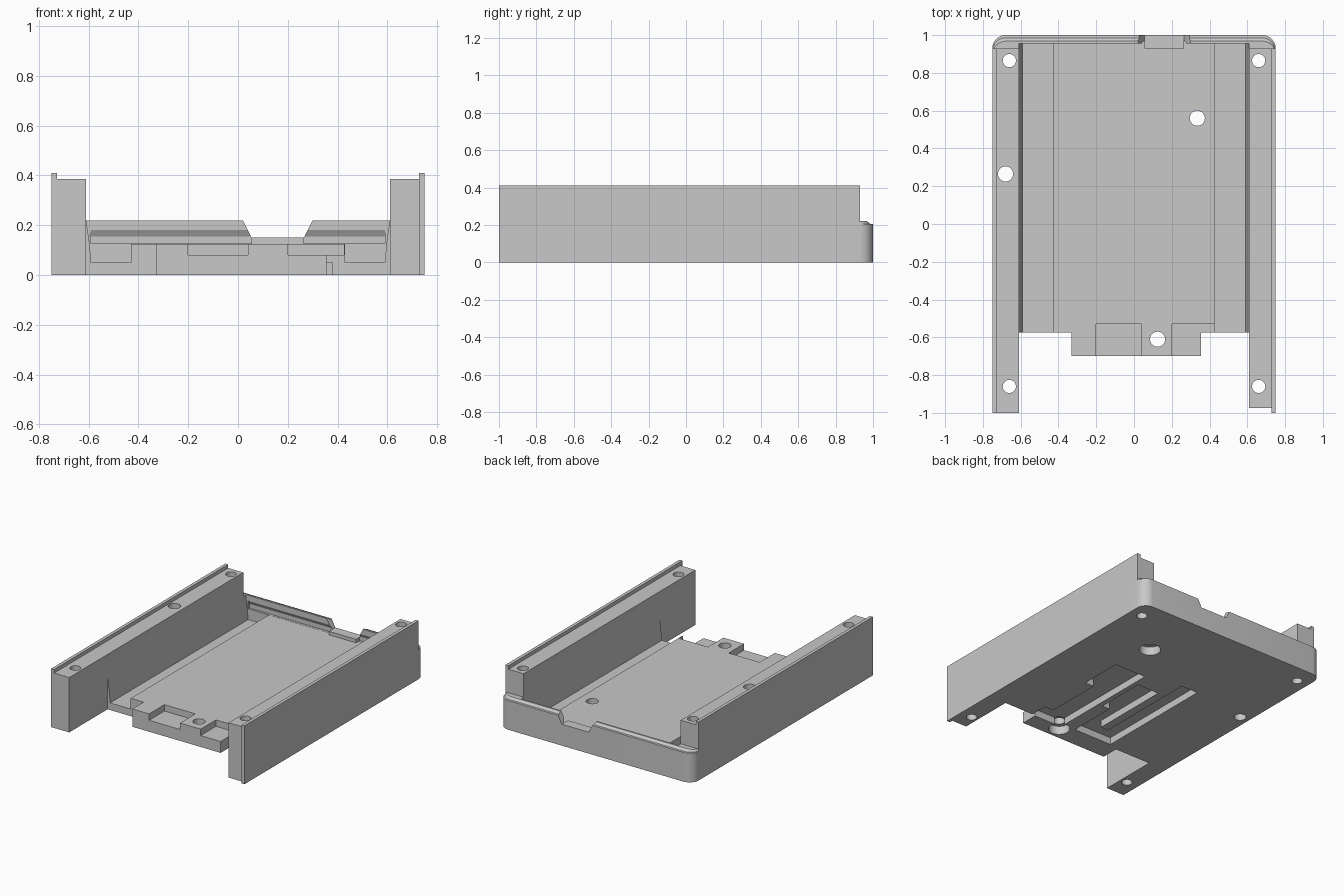
import bpy, bmesh, math

cube = bpy.data.objects.get("Cube")
if cube:
    bpy.data.objects.remove(cube, do_unlink=True)

grey = bpy.data.materials.new("matte_grey")
grey.use_nodes = True
colour = (0.58, 0.58, 0.58, 1)
grey.diffuse_color = colour
grey.node_tree.nodes["Principled BSDF"].inputs["Base Color"].default_value = colour


def loft(name, rings):
    """Closed solid through rings that share a point count."""
    bm = bmesh.new()
    loops = [[bm.verts.new(p) for p in ring] for ring in rings]
    n = len(loops[0])
    for a, b in zip(loops, loops[1:]):
        for i in range(n):
            j = (i + 1) % n
            bm.faces.new((a[i], a[j], b[j], b[i]))
    bm.faces.new(loops[0])
    bm.faces.new(loops[-1])
    bmesh.ops.recalc_face_normals(bm, faces=bm.faces)
    mesh = bpy.data.meshes.new(name)
    bm.to_mesh(mesh)
    bm.free()
    mesh.materials.append(grey)
    obj = bpy.data.objects.new(name, mesh)
    bpy.context.collection.objects.link(obj)
    return obj


def box(name, x0, x1, y0, y1, z0, z1):
    base = [(x0, y0), (x1, y0), (x1, y1), (x0, y1)]
    return loft(name, [[(x, y, z) for x, y in base] for z in (z0, z1)])


def prism_y(name, profile, y0, y1):
    return loft(name, [[(x, y, z) for x, z in profile] for y in (y0, y1)])


def cylinder(name, x, y, r, z0, z1):
    turn = [math.tau * i / 32 for i in range(32)]
    return loft(name, [[(x + r * math.cos(a), y + r * math.sin(a), z) for a in turn]
                       for z in (z0, z1)])


def combine(body, other, operation):
    mod = body.modifiers.new(operation, "BOOLEAN")
    mod.operation, mod.solver, mod.object = operation, "MANIFOLD", other
    bpy.context.view_layer.objects.active = body
    bpy.ops.object.modifier_apply(modifier=mod.name)
    bpy.data.objects.remove(other, do_unlink=True)


def add(body, other):
    combine(body, other, "UNION")


def cut(body, other):
    combine(body, other, "DIFFERENCE")


# Back wall with rounded corners and a stepped, chamfered top
def wall_ring(inset, z):
    r, pts = 0.07, [(-0.75, 0.88, z), (0.75, 0.88, z)]
    for cx, start in ((0.68, 0), (-0.68, 90)):
        for i in range(9):
            a = math.radians(start + 90 * i / 8)
            pts.append((cx + r * math.cos(a), 0.93 - inset + r * math.sin(a), z))
    return pts


tray = loft("case_tray", [wall_ring(0, 0), wall_ring(0, 0.205),
                          wall_ring(0.015, 0.206), wall_ring(0.032, 0.22)])
cut(tray, box("wall_inside", -0.61, 0.61, 0.8, 0.955, -1, 1))

# Floor with a sunken channel and sloping flank on each side
half = [(0.65, 0), (0.65, 0.22), (0.61, 0.22), (0.597, 0.13), (0.59, 0.05),
        (0.43, 0.05), (0.43, 0.125)]
add(tray, prism_y("floor", half + [(-x, z) for x, z in reversed(half)], -0.575, 0.96))

# Side rails with thin outer lips
for side, front in ((-1, -1), (1, -0.975)):
    inner, lip, outer = side * 0.61, side * 0.727, side * 0.75
    add(tray, box("rail", *sorted((inner, outer)), front, 0.93, 0, 0.385))
    add(tray, box("lip", *sorted((lip, outer)), -1, 0.93, 0, 0.41))

# Front tongue and its two shallow pockets
add(tray, box("tongue", -0.33, 0.355, -0.7, -0.5, 0, 0.125))
for x0, x1 in ((-0.2, 0.04), (0.2, 0.425)):
    cut(tray, box("tongue_pocket", x0, x1, -0.8, -0.53, 0.08, 0.3))

# Undercut along the inside of the back wall
groove = [(0.95, 0.126), (0.97, 0.126), (0.97, 0.155), (0.95, 0.19)]
cut(tray, loft("groove", [[(x, y, z) for y, z in groove] for x in (-0.59, 0.59)]))

# Sloped notch in the back wall, with a sill block
notch = [(0.055, 0.15), (0.265, 0.15), (0.3, 0.22), (0.3, 0.3), (0.02, 0.3), (0.02, 0.22)]
cut(tray, prism_y("notch", notch, 0.9, 1.1))
add(tray, box("sill", 0.055, 0.265, 0.93, 0.99, 0.05, 0.15))

# Recessed cable slots underneath
slots = [(0.135, 0.38, -0.04, 0.27), (0.135, 0.31, -0.5, 0), (0.135, 0.38, -0.58, -0.45),
         (-0.07, 0.1, -0.2, 0.16), (-0.07, 0.04, -0.5, 0),
         (-0.26, -0.13, -0.5, 0.33), (-0.26, 0.04, -0.55, -0.42)]
for x0, x1, y0, y1 in slots:
    cut(tray, box("slot", x0, x1, y0, y1, -0.1, 0.05))

# Screw holes through the rails, and counterbored holes through the floor
for x, y, r in ((0.66, 0.865, 0.035), (-0.66, 0.865, 0.035), (0.66, -0.86, 0.035),
                (-0.66, -0.86, 0.035), (-0.68, 0.265, 0.04)):
    cut(tray, cylinder("screw_hole", x, y, r, -0.1, 0.6))
for x, y in ((0.335, 0.56), (0.125, -0.61)):
    cut(tray, cylinder("floor_hole", x, y, 0.04, -0.1, 0.6))
    cut(tray, cylinder("counterbore", x, y, 0.07, -0.1, 0.06))

bpy.ops.object.select_all(action="DESELECT")
tray.select_set(True)
bpy.context.view_layer.objects.active = tray
bpy.ops.object.shade_smooth_by_angle(angle=math.radians(25))
